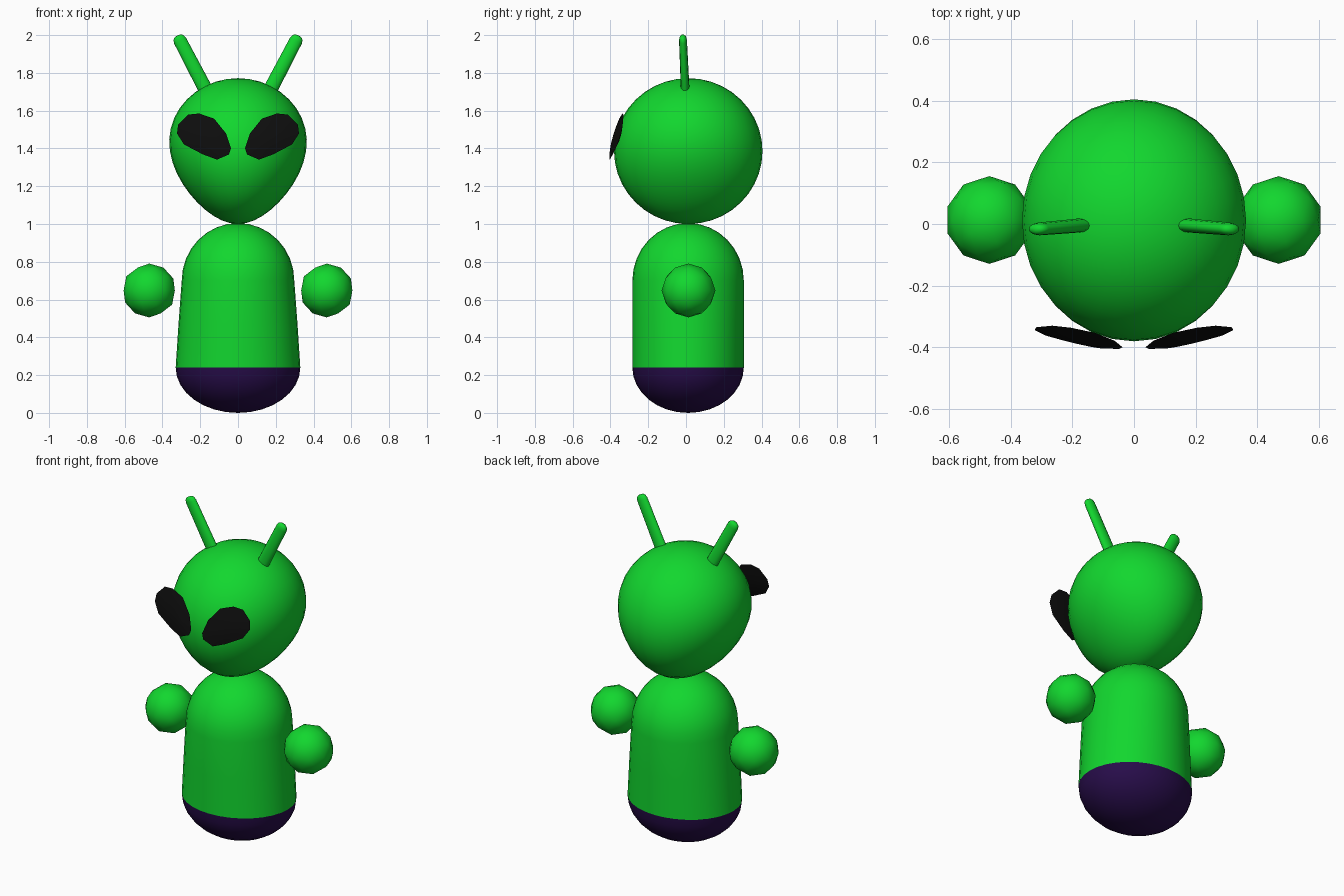
import bpy, bmesh
from math import sin, cos, pi, radians
from mathutils import Vector

if "Cube" in bpy.data.objects:
    bpy.data.objects.remove(bpy.data.objects["Cube"])


def material(name, rgb):
    m = bpy.data.materials.new(name)
    m.diffuse_color = (*rgb, 1)
    m.use_nodes = True
    m.node_tree.nodes["Principled BSDF"].inputs["Base Color"].default_value = m.diffuse_color
    return m


GREEN = material("green", (0.006, 0.68, 0.028))
PURPLE = material("dark purple", (0.021, 0.004, 0.07))
BLACK = material("black", (0.004, 0.004, 0.004))
CY = 0.011


def finish(bm, name, mat, angle=50):
    bmesh.ops.remove_doubles(bm, verts=bm.verts, dist=1e-5)
    bmesh.ops.recalc_face_normals(bm, faces=bm.faces)
    me = bpy.data.meshes.new(name)
    bm.to_mesh(me)
    bm.free()
    me.materials.append(mat)
    ob = bpy.data.objects.new(name, me)
    bpy.context.collection.objects.link(ob)
    bpy.ops.object.select_all(action='DESELECT')
    ob.select_set(True)
    bpy.context.view_layer.objects.active = ob
    bpy.ops.object.shade_smooth_by_angle(angle=radians(angle))
    return ob


def loft(name, mat, loops):
    """Skin closed loops of points; single-point loops become poles."""
    bm = bmesh.new()
    rows = [[bm.verts.new(p) for p in loop] for loop in loops]
    for a, b in zip(rows, rows[1:]):
        n = max(len(a), len(b))
        for i in range(n):
            j = (i + 1) % n
            q = [a[i % len(a)], a[j % len(a)], b[j % len(b)], b[i % len(b)]]
            bm.faces.new(list(dict.fromkeys(q)))
    return finish(bm, name, mat)


def ring(z, rx, ry, n=32):
    if rx < 1e-4:
        return [(0, CY, z)]
    return [(rx * cos(2 * pi * i / n), CY + ry * sin(2 * pi * i / n), z)
            for i in range(n)]


quarter = [pi / 2 * i / 8 for i in range(9)]

# Rounded purple base
loft("lower_body", PURPLE,
     [ring(0.24 - 0.235 * cos(t) - 0.005 * cos(t), 0.33 * sin(t), 0.295 * sin(t))
      for t in quarter])

# Tapered trunk with domed top
loft("upper_body", GREEN,
     [ring(0.24, 0.33, 0.295), ring(0.47, 0.315, 0.295)] +
     [ring(0.70 + 0.305 * sin(t), 0.298 * cos(t), 0.295 * cos(t)) for t in quarter])

# Head: sphere whose width tapers to the chin
bm = bmesh.new()
bmesh.ops.create_uvsphere(bm, u_segments=32, v_segments=20, radius=1)
for v in bm.verts:
    z = 1.386 + 0.386 * v.co.z
    t = z - 1
    v.co = (v.co.x * 0.38 * (0.71 + 0.85 * t - 0.6 * t * t),
            0.012 + 0.393 * v.co.y, z)
finish(bm, "head", GREEN)

# Eye outline (x, z), flattened lens on a tilted plane
EYE = [(.317, 1.526), (.265, 1.579), (.206, 1.585), (.127, 1.558), (.063, 1.479),
       (.037, 1.40), (.048, 1.368), (.111, 1.341), (.185, 1.368), (.286, 1.421),
       (.323, 1.479)]


def eye_loop(side, scale, depth):
    pts = []
    for x, z in EYE:
        x, z = .18 + (x - .18) * scale, 1.46 + (z - 1.46) * scale
        pts.append((side * x, -.368 + .133 * (x - .18) + .222 * (z - 1.46) + depth, z))
    return pts[:1] if scale == 0 else pts


for side, label in ((-1, "left"), (1, "right")):
    loft(label + "_eye", BLACK,
         [eye_loop(side, s, d) for s, d in
          ((0, -.014), (.55, -.011), (1, 0), (.55, .011), (0, .014))])

    # Floating ball hand
    bm = bmesh.new()
    bmesh.ops.create_icosphere(bm, subdivisions=2, radius=0.1425)
    for v in bm.verts:
        v.co += Vector((side * 0.47, 0.013, 0.648))
    finish(bm, label + "_hand", GREEN)

    # Slanted antenna with rounded tip and oval section
    base, tip = Vector((side * .155, -.003, 1.68)), Vector((side * .321, -.017, 1.998))
    axis = (tip - base).normalized()
    across = axis.cross(Vector((0, 1, 0))).normalized()
    length = (tip - base).length
    loops = []
    for back, s in ((length, 1.1), (.03, 1), (.012, .85), (.002, .5), (0, 0)):
        c = tip - axis * back
        loops.append([c] if s == 0 else
                     [c + across * (.035 * s * cos(i * pi / 6)) +
                      Vector((0, .021 * s * sin(i * pi / 6), 0)) for i in range(12)])
    loft(label + "_antenna", GREEN, loops)
